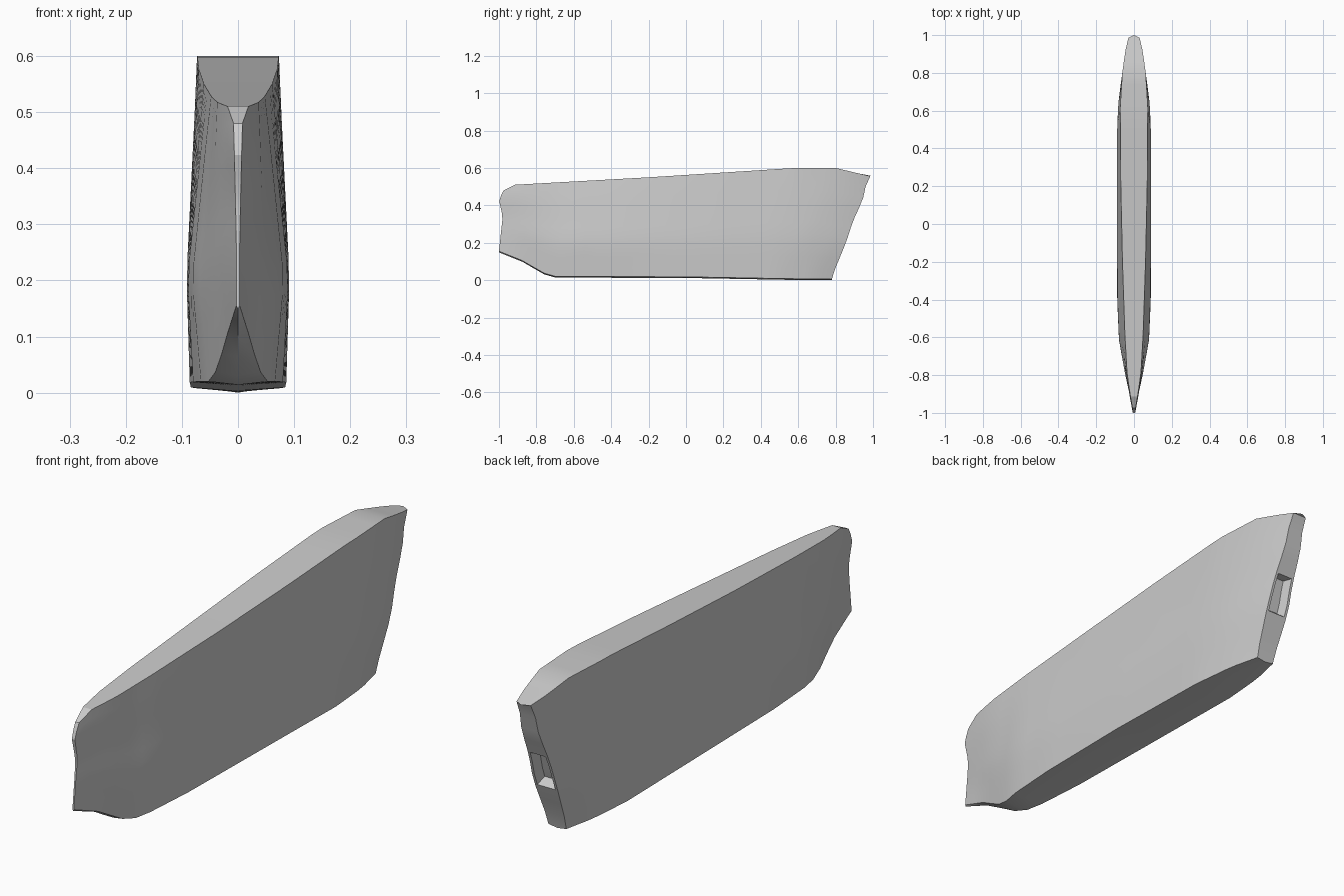
import bpy, bmesh
from mathutils import Vector

if "Cube" in bpy.data.objects:
    bpy.data.objects.remove(bpy.data.objects["Cube"])

NT, NV = 30, 10   # stations along the length, levels up the side


def along(table, t):
    """Piecewise-linear lookup in a list of (t, value...) rows."""
    t = min(max(t, table[0][0]), table[-1][0])
    for a, b in zip(table, table[1:]):
        if t <= b[0]:
            k = (t - a[0]) / (b[0] - a[0])
            return Vector([p + (q - p) * k for p, q in zip(a[1:], b[1:])] + [0])
    return Vector(list(table[-1][1:]) + [0])


# Side outline: (parameter, y, z)
deck = [(0, -.975, .48), (.03, -.92, .51), (.4, -.2, .55), (.78, .58, .60), (.9, .80, .60), (1, .985, .556)]
keel = [(0, -1, .155), (.08, -.85, .095), (.12, -.78, .045), (.16, -.71, .02),
        (.5, 0, .018), (.85, .55, .008), (1, .78, .006)]
bow = [(0, -1, .155), (.55, -.98, .34), (.82, -1, .43), (1, -.975, .48)]
stern = [(0, .78, .006), (.12, .80, .07), (.26, .835, .15), (.4, .865, .23),
         (.55, .89, .31), (.78, .945, .43), (.9, .96, .50), (1, .985, .556)]

# Half widths along the length at keel, belly and deck
keel_w = [(0, .003), (.08, .022), (.15, .046), (.2, .066), (.3, .08), (.5, .086), (.8, .084), (.92, .066), (1, .038)]
belly_w = [(0, .003), (.05, .026), (.1, .047), (.2, .082), (.3, .09), (.5, .092), (.77, .091), (.86, .085), (.95, .066), (1, .05)]
deck_w = [(0, .008), (.05, .024), (.1, .037), (.2, .048), (.4, .061), (.6, .07), (.8, .073), (.9, .062), (.96, .047), (1, .03)]


def side_point(t, v):
    """Point (half width, y, z) of the side, blended from the four outline edges."""
    top, bot, fr, bk = along(deck, t), along(keel, t), along(bow, v), along(stern, v)
    c00, c10, c01, c11 = along(keel, 0), along(keel, 1), along(deck, 0), along(deck, 1)
    p = (bot * (1 - v) + top * v + fr * (1 - t) + bk * t
         - c00 * (1 - t) * (1 - v) - c10 * t * (1 - v) - c01 * (1 - t) * v - c11 * t * v)
    k, b, d = (along(w, t)[0] for w in (keel_w, belly_w, deck_w))
    w = k + (b - k) * v / .35 if v < .35 else b + (d - b) * (v - .35) / .65
    return w, p.x, p.y


bm = bmesh.new()
rings = []
for i in range(NT + 1):
    t = i / NT
    pts = [side_point(t, j / NV) for j in range(NV + 1)]
    right = [bm.verts.new(p) for p in pts]
    left = [bm.verts.new((-x, y, z)) for x, y, z in pts]
    top_mid = bm.verts.new((0, pts[-1][1] + (.015 if i == NT else 0), pts[-1][2]))
    bot_mid = bm.verts.new((0, pts[0][1], max(0, pts[0][2] - .006)))
    rings.append([bot_mid] + right + [top_mid] + left[::-1])

# Sides, deck and keel skin
n = len(rings[0])
for a, b in zip(rings, rings[1:]):
    for j in range(n):
        k = (j + 1) % n
        bm.faces.new((a[j], a[k], b[k], b[j]))

# Bow strip and stern face, bridged from left to right
stern_hole, stern_faces = [], []
for ring in (rings[0], rings[-1]):
    R, L = ring[1:NV + 2], ring[NV + 3:][::-1]
    bm.faces.new((ring[0], R[0], L[0]))
    bm.faces.new((ring[NV + 2], L[-1], R[-1]))
    for j in range(NV):
        f = bm.faces.new((R[j], R[j + 1], L[j + 1], L[j]))
        if ring is rings[-1]:
            stern_faces.append(f)
            if 3 <= j <= 5:
                stern_hole.append(f)
bmesh.ops.recalc_face_normals(bm, faces=bm.faces)

# Broken-out pocket in the stern face
bmesh.ops.inset_region(bm, faces=stern_hole, thickness=.01, use_even_offset=True)
bmesh.ops.inset_region(bm, faces=stern_hole, thickness=.012, depth=-.035, use_even_offset=True)

mesh = bpy.data.meshes.new("hull_slab")
bm.to_mesh(mesh)
bm.free()
hull = bpy.data.objects.new("hull_slab", mesh)
bpy.context.collection.objects.link(hull)
bpy.context.view_layer.objects.active = hull
hull.select_set(True)
bpy.ops.object.shade_smooth_by_angle(angle=.35)
